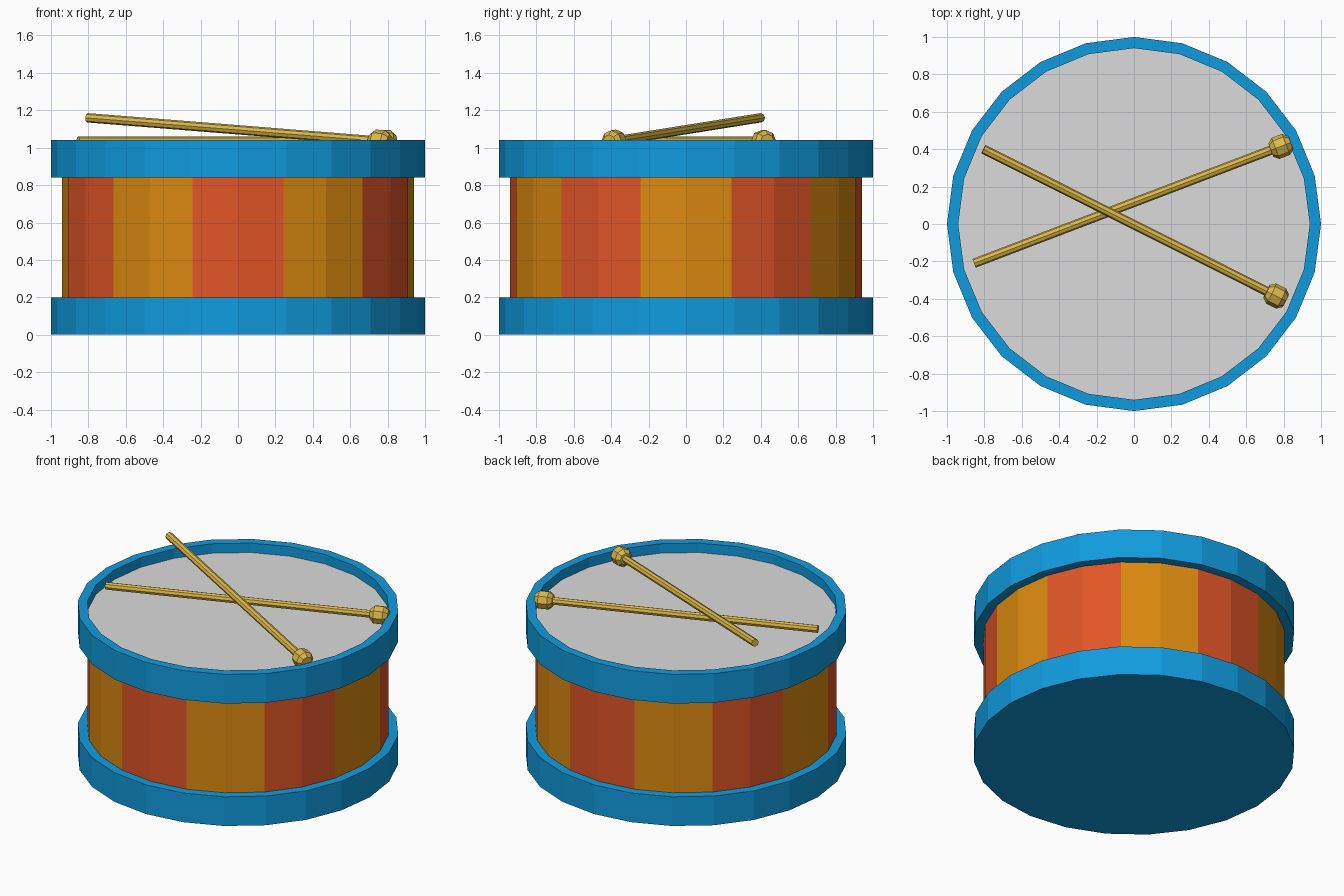
import bpy
import bmesh
from math import sin, cos, tau, atan2, pi
from mathutils import Vector

SIDES = 24
HOOP_R, SHELL_R = 1.0, 0.94

if "Cube" in bpy.data.objects:
    bpy.data.objects.remove(bpy.data.objects["Cube"], do_unlink=True)


def material(name, colour):
    mat = bpy.data.materials.new(name)
    mat.use_nodes = True
    mat.diffuse_color = (*colour, 1)
    bsdf = next(n for n in mat.node_tree.nodes if n.type == 'BSDF_PRINCIPLED')
    bsdf.inputs["Base Color"].default_value = (*colour, 1)
    bsdf.inputs["Roughness"].default_value = 0.6
    return mat


BLUE = material("hoop blue", (0.005, 0.33, 0.73))
RED = material("panel red", (0.74, 0.09, 0.02))
ORANGE = material("panel orange", (0.71, 0.25, 0.005))
GREY = material("skin grey", (0.71, 0.71, 0.71))
GOLD = material("stick gold", (0.72, 0.48, 0.065))


def lathe(name, profile, mats, sides=SIDES, loop=False, cap_start=False, cap_end=False):
    """Spin (radius, height) points round z."""
    bm = bmesh.new()
    rings = [[bm.verts.new((r * cos(tau * i / sides), r * sin(tau * i / sides), z))
              for i in range(sides)] for r, z in profile]
    pairs = list(zip(rings, rings[1:]))
    if loop:
        pairs.append((rings[-1], rings[0]))
    for a, b in pairs:
        for i in range(sides):
            j = (i + 1) % sides
            bm.faces.new((a[i], a[j], b[j], b[i]))
    if cap_start:
        bm.faces.new(rings[0][::-1])
    if cap_end:
        bm.faces.new(rings[-1])
    mesh = bpy.data.meshes.new(name)
    bm.to_mesh(mesh)
    bm.free()
    for mat in mats:
        mesh.materials.append(mat)
    obj = bpy.data.objects.new(name, mesh)
    bpy.context.collection.objects.link(obj)
    return obj


# Hoops: closed tray below, open ring above
lathe("bottom_hoop", [(HOOP_R, 0), (HOOP_R, 0.2), (SHELL_R, 0.2)], [BLUE], cap_start=True)
lathe("top_hoop", [(SHELL_R, 0.84), (HOOP_R, 0.84), (HOOP_R, 1.04), (SHELL_R, 1.04)],
      [BLUE], loop=True)

# Shell with alternating panels, each two faces wide, red in front
shell = lathe("shell", [(SHELL_R, 0.2), (SHELL_R, 0.84)], [RED, ORANGE])
for face in shell.data.polygons:
    angle = atan2(face.center.y, face.center.x) + pi / 2
    face.material_index = round(angle / (tau / 12)) % 2

# Drum skin, set below the top edge
lathe("drum_skin", [(SHELL_R, 0.975)], [GREY], cap_end=True)


def drumstick(name, tail, tip):
    """Eight-sided stick with a faceted bead, tip at the bead centre."""
    tail, tip = Vector(tail), Vector(tip)
    axis = tip - tail
    length = axis.length
    turn = axis.to_track_quat('Z', 'Y')
    shaft = lathe(name + "_shaft", [(0.025, 0), (0.025, length)], [GOLD],
                  sides=8, cap_start=True, cap_end=True)
    bead = lathe(name + "_bead",
                 [(0.038, length - 0.057), (0.06, length - 0.03),
                  (0.06, length + 0.03), (0.038, length + 0.057)],
                 [GOLD], sides=8, cap_start=True, cap_end=True)
    for part in (shaft, bead):
        part.rotation_mode = 'QUATERNION'
        part.rotation_quaternion = turn
        part.location = tail


drumstick("lower_stick", (-0.855, -0.21, 1.035), (0.785, 0.415, 1.035))
drumstick("upper_stick", (-0.805, 0.40, 1.16), (0.76, -0.385, 1.035))
